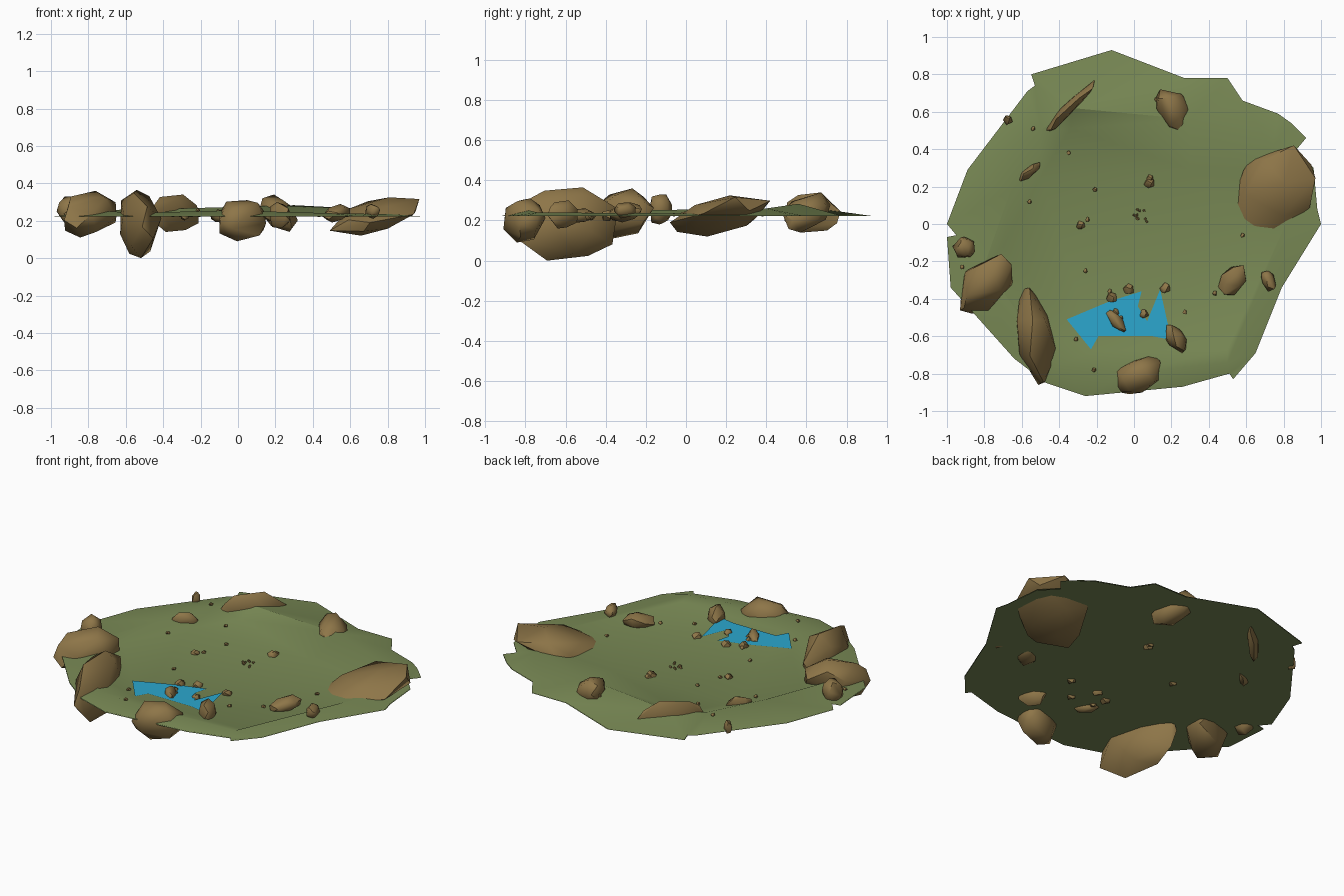
import bpy, bmesh, math, random
from mathutils import Vector, Matrix
from mathutils.geometry import delaunay_2d_cdt
from mathutils.bvhtree import BVHTree

if "Cube" in bpy.data.objects:
    bpy.data.objects.remove(bpy.data.objects["Cube"])

random.seed(4)


def material(name, rgb):
    m = bpy.data.materials.new(name)
    m.diffuse_color = (*rgb, 1)
    m.use_nodes = True
    m.node_tree.nodes["Principled BSDF"].inputs["Base Color"].default_value = m.diffuse_color
    return m


GRASS = material("grass green", (0.19, 0.25, 0.09))
STONE = material("stone brown", (0.27, 0.18, 0.065))
WATER = material("water blue", (0.025, 0.39, 0.62))


def add_object(name, bm, mat, angle=None):
    me = bpy.data.meshes.new(name)
    bm.to_mesh(me)
    bm.free()
    me.materials.append(mat)
    ob = bpy.data.objects.new(name, me)
    bpy.context.collection.objects.link(ob)
    if angle:
        bpy.ops.object.select_all(action='DESELECT')
        ob.select_set(True)
        bpy.context.view_layer.objects.active = ob
        bpy.ops.object.shade_smooth_by_angle(angle=math.radians(angle))
    return ob


def filled(loops, height, up=True):
    """Triangulated sheet inside the first loop, creased along the others."""
    pts, edges = [], []
    for loop in loops:
        s, n = len(pts), len(loop)
        pts += [Vector(p[:2]) for p in loop]
        edges += [(s + i, s + (i + 1) % n) for i in range(n)]
    n = len(loops[0])
    co, _, faces, _, _, _ = delaunay_2d_cdt(pts, edges, [], 1, 1e-5)

    def inside(p):
        hit = False
        for i in range(n):
            a, b = pts[i], pts[(i + 1) % n]
            if (a.y > p.y) != (b.y > p.y) and p.x < a.x + (p.y - a.y) * (b.x - a.x) / (b.y - a.y):
                hit = not hit
        return hit
    bm = bmesh.new()
    vs = [bm.verts.new((c.x, c.y, height(c))) for c in co]
    for f in faces:
        if inside(sum((co[i] for i in f), Vector((0, 0))) / len(f)):
            bm.faces.new([vs[i] for i in f])
    bmesh.ops.delete(bm, geom=[v for v in bm.verts if not v.link_faces], context='VERTS')
    bm.normal_update()
    for f in bm.faces:
        if (f.normal.z > 0) != up:
            f.normal_flip()
    return bm


# ground: ragged rim, low bank around it, flat floor inside
rim = [(-.12, .93), (.27, .78), (.5, .78), (.58, .66), (.77, .59), (.84, .54),
       (.92, .46), (.87, .40), (.96, .30), (.98, .08), (1, 0), (.79, -.34),
       (.65, -.69), (.53, -.83), (.51, -.80), (.26, -.87), (-.26, -.92),
       (-.47, -.85), (-.64, -.72), (-.98, -.34), (-1, -.07), (-.95, -.06),
       (-1, 0), (-.89, .29), (-.57, .71), (-.53, .74), (-.55, .80)]
bank = [(-.33, .62, .265), (.3, .56, .283), (.74, .4, .26), (.82, .02, .235),
        (.5, -.74, .24), (-.05, -.80, .255), (-.42, -.76, .245),
        (-.8, -.22, .25), (-.66, .18, .258), (-.5, .5, .262)]
floor = [(-.34, .51), (.3, .29), (.65, .27), (.66, -.1), (.5, -.67),
         (-.2, -.68), (-.5, -.58), (-.7, -.12), (-.5, .25)]


def ground_height(c):
    for x, y, z in bank:
        if abs(c.x - x) + abs(c.y - y) < 1e-3:
            return z
    return 0.222


gm = filled([rim, bank, floor], ground_height)
surface = BVHTree.FromBMesh(gm)
add_object("ground", gm, GRASS, 30)
add_object("ground_underside", filled([rim], lambda c: .217, False), GRASS)


def ground_z(x, y):
    hit = surface.ray_cast(Vector((x, y, 2)), Vector((0, 0, -1)))[0]
    return hit.z if hit else 0.22


# pond
shore = [(-.36, -.51), (-.17, -.43), (-.10, -.51), (-.05, -.58), (-.02, -.58),
         (-.10, -.40), (.04, -.36), (.02, -.44), (.07, -.52), (.14, -.35),
         (.2, -.62), (.1, -.6), (-.19, -.6), (-.23, -.67)]
shore[2:6] = [(-.12, -.41)]
add_object("pond", filled([shore], lambda c: .228), WATER)


def rock(name, box, turn=0, slim=1.0, lean=0, count=18):
    """Faceted stone: hull of a jittered ellipsoid, fitted to a box."""
    bm = bmesh.new()
    rot = Matrix.Rotation(math.radians(turn), 3, 'Z')
    pts = []
    for i in range(count):
        z = 1 - 2 * (i + .5) / count
        r, a = math.sqrt(1 - z * z), i * 2.39996 + random.uniform(-.3, .3)
        p = Vector((r * math.cos(a), r * math.sin(a) * slim, z)) * random.uniform(.92, 1.06)
        p.z += lean * p.x
        pts.append(rot @ p)
    lo = [min(p[k] for p in pts) for k in range(3)]
    hi = [max(p[k] for p in pts) for k in range(3)]
    for p in pts:
        bm.verts.new([box[2 * k] + (p[k] - lo[k]) / (hi[k] - lo[k]) * (box[2 * k + 1] - box[2 * k])
                      for k in range(3)])
    bmesh.ops.convex_hull(bm, input=bm.verts[:])
    bmesh.ops.delete(bm, geom=[v for v in bm.verts if not v.link_faces], context='VERTS')
    bmesh.ops.recalc_face_normals(bm, faces=bm.faces[:])
    add_object(name, bm, STONE, 50)


# boulders: x range, y range, z range, turn, slimness, lean
boulders = [
    (.49, .97, -.08, .42, .12, .325, 42, .7, .9),
    (-.93, -.65, -.48, -.16, .11, .36, 55, .6, .2),
    (-.63, -.41, -.86, -.34, 0, .365, 105, .42, 0),
    (-.10, .15, -.91, -.70, .09, .31, 60, .7, 0),
    (-.97, -.85, -.18, -.07, .18, .33, 0, .8, 0),
    (.12, .32, .48, .72, .14, .34, -45, .7, -.5),
    (-.48, -.21, .49, .77, .14, .34, 46, .15, 0),
    (-.62, -.50, .23, .33, .19, .29, 42, .35, 0),
    (.45, .60, -.38, -.22, .19, .29, 40, .7, .3),
    (.68, .76, -.36, -.25, .21, .29, 110, .6, 0),
    (.17, .28, -.69, -.54, .16, .30, 115, .5, 0),
    (-.15, -.04, -.58, -.46, .19, .26, 135, .45, 0),
]
for i, b in enumerate(boulders):
    rock(f"boulder_{i + 1}", b[:6], *b[6:])


def pebble(name, x, y, r, tall=1.0, count=12):
    z = ground_z(x, y)
    rock(name, (x - r, x + r, y - r, y + r, z - r * .9, z + r * tall), count=count)


# small stones
stones = [(-.675, .555, .026, 2.2), (-.12, -.39, .028, 1), (-.03, -.345, .028, 1),
          (.165, -.34, .028, 1), (.055, -.48, .024, 1), (-.1, -.47, .022, 1),
          (.08, .22, .028, 1), (.085, .245, .02, 1), (-.285, -.005, .023, 1)]
for i, s in enumerate(stones):
    pebble(f"stone_{i + 1}", *s)

# scattered pebbles
spots = [(.12, .665), (-.54, .51), (-.35, .38), (-.56, .12), (-.21, .185), (-.25, .025),
         (.58, -.06), (.43, -.37), (.27, -.47), (-.31, -.615), (-.215, -.78),
         (-.92, -.23), (-.26, -.25), (-.13, -.36), (-.07, -.5)]
for i, (x, y) in enumerate(spots):
    z = ground_z(x, y)
    rock(f"pebble_{i + 1}", (x - .012, x + .012, y - .012, y + .012, z - .003, z + .015), count=10)

# gravel cluster near the middle
for i in range(11):
    x, y = .03 + random.uniform(-.045, .04), .045 + random.uniform(-.04, .045)
    rock(f"gravel_{i + 1}", (x - .007, x + .007, y - .007, y + .007, .22, .234), count=8)
